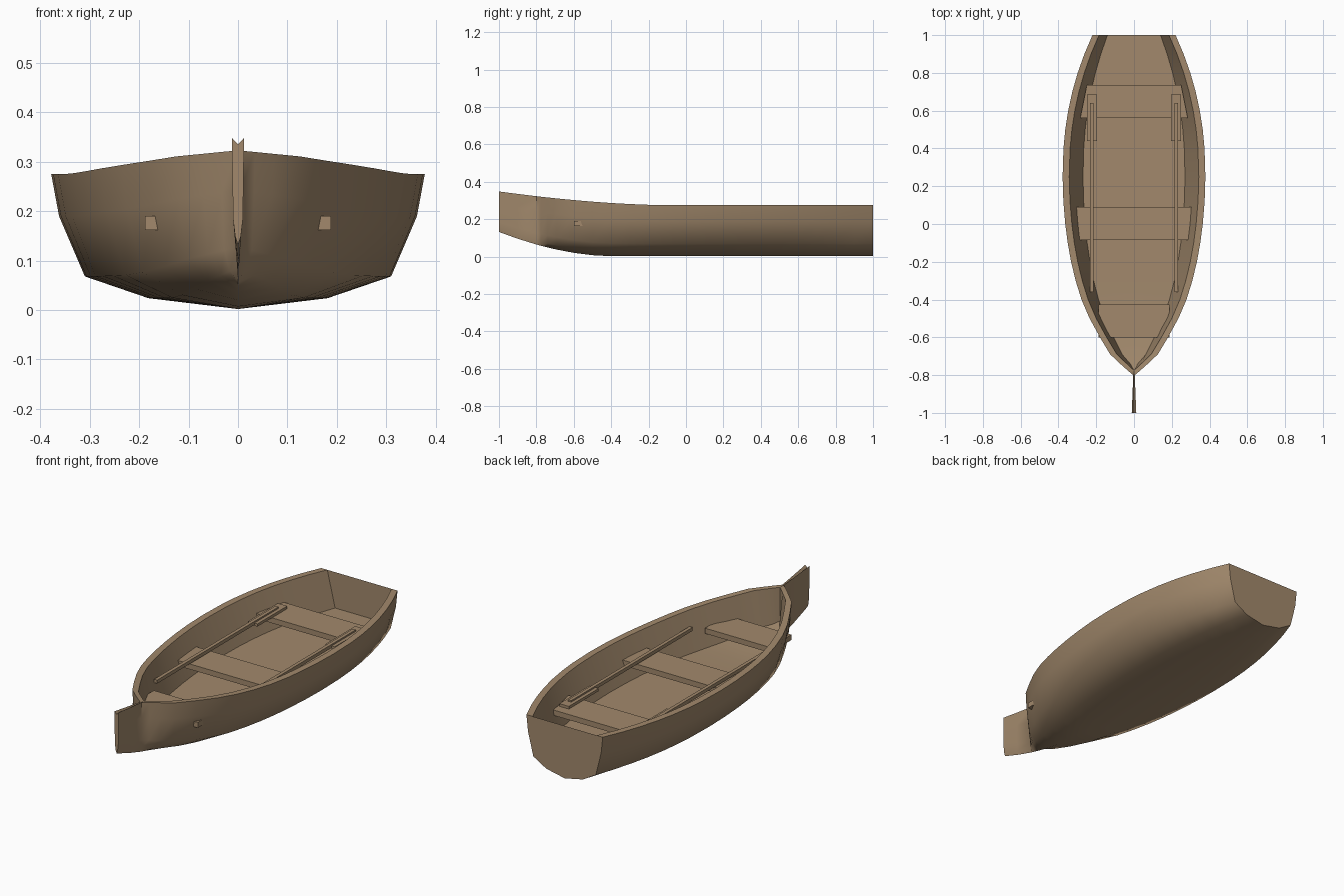
import bpy, bmesh, math

if "Cube" in bpy.data.objects:
    bpy.data.objects.remove(bpy.data.objects["Cube"])

wood = bpy.data.materials.new("brown wood")
wood.diffuse_color = (0.36, 0.25, 0.15, 1)
wood.use_nodes = True
wood.node_tree.nodes["Principled BSDF"].inputs["Base Color"].default_value = wood.diffuse_color


def make(name, verts, faces, smooth=None):
    """Mesh object from points and faces, with clean outward normals."""
    me = bpy.data.meshes.new(name)
    me.from_pydata(verts, [], faces)
    bm = bmesh.new()
    bm.from_mesh(me)
    bmesh.ops.remove_doubles(bm, verts=bm.verts, dist=0.0005)
    bmesh.ops.recalc_face_normals(bm, faces=bm.faces)
    bm.to_mesh(me)
    bm.free()
    ob = bpy.data.objects.new(name, me)
    bpy.context.collection.objects.link(ob)
    me.materials.append(wood)
    if smooth:
        bpy.ops.object.select_all(action='DESELECT')
        ob.select_set(True)
        bpy.context.view_layer.objects.active = ob
        bpy.ops.object.shade_smooth_by_angle(angle=math.radians(smooth))
    return ob


# Hull: half widths along the length, from the stem fin to the transom
stations = [(-1, .012), (-.9, .008), (-.8, .004), (-.775, .034), (-.74, .073),
            (-.69, .126), (-.6, .18), (-.5, .235), (-.4, .278), (-.3, .309),
            (-.2, .333), (-.1, .351), (0, .364), (.12, .374), (.25, .378)]
stations += [(y, .378 - .158 * ((y - .25) / .75) ** 2.2)
             for y in (.4, .5, .6, .7, .8, .9, 1)]


def sheer(y):
    return .275 + .073 * max(0, (-.1 - y) / .9) ** 1.7


def keel(y):
    return .13 * max(0, (-.4 - y) / .6) ** 1.8


OUTER = [(0, .007), (.48, .087), (.82, .247), (.958, .69), (1, 1)]
verts, faces = [], []
for y, w in stations:
    top, low = sheer(y), keel(y)
    half = [(w * a, low + (top - low) * b) for a, b in OUTER]
    rim, floor = max(0, w - .035), max(0, .82 * w - .04)
    if y < -.79:                      # solid stem fin with a notched top
        half += [(0, top - .013)] * 3
    else:
        half += [(rim, top), (floor, low + .088), (0, low + .088)]
    ring = half + [(-x, z) for x, z in half[-2:0:-1]]
    verts += [(x, y, z) for x, z in ring]
n = len(verts) // len(stations)
for s in range(len(stations) - 1):
    for i in range(n):
        j = (i + 1) % n
        faces.append((s * n + i, s * n + j, s * n + n + j, s * n + n + i))
faces.append([0, 1, 2, 3, 4, 5, n - 4, n - 3, n - 2, n - 1])   # fin front
last = n * (len(stations) - 1)
faces.append([last + i for i in (0, 1, 2, 3, 4, n - 4, n - 3, n - 2, n - 1)])  # transom
make("hull", verts, faces, 50)


def plank(name, y0, y1, w0, w1, z0, z1, cx=0):
    """Flat board, w0 half width at y0 and w1 at y1."""
    v = [(cx + sx * w, y, z) for z in (z0, z1)
         for sx, w, y in ((-1, w0, y0), (1, w0, y0), (1, w1, y1), (-1, w1, y1))]
    f = [(0, 1, 2, 3), (4, 5, 6, 7)] + [(i, (i + 1) % 4, (i + 1) % 4 + 4, i + 4) for i in range(4)]
    return make(name, v, f)


# Seats
plank("front_seat", -.60, -.425, .188, .188, .162, .19)
plank("middle_seat", -.085, .09, .292, .305, .162, .19)
plank("rear_seat", .56, .735, .285, .25, .162, .19)

# Oars resting on the seats
for side, sx in (("left", -1), ("right", 1)):
    cx = sx * .223
    plank(side + "_oar_blade", .44, .685, .027, .027, .19, .204, cx)
    plank(side + "_oar_shaft", -.36, .64, .009, .009, .194, .212, cx)
